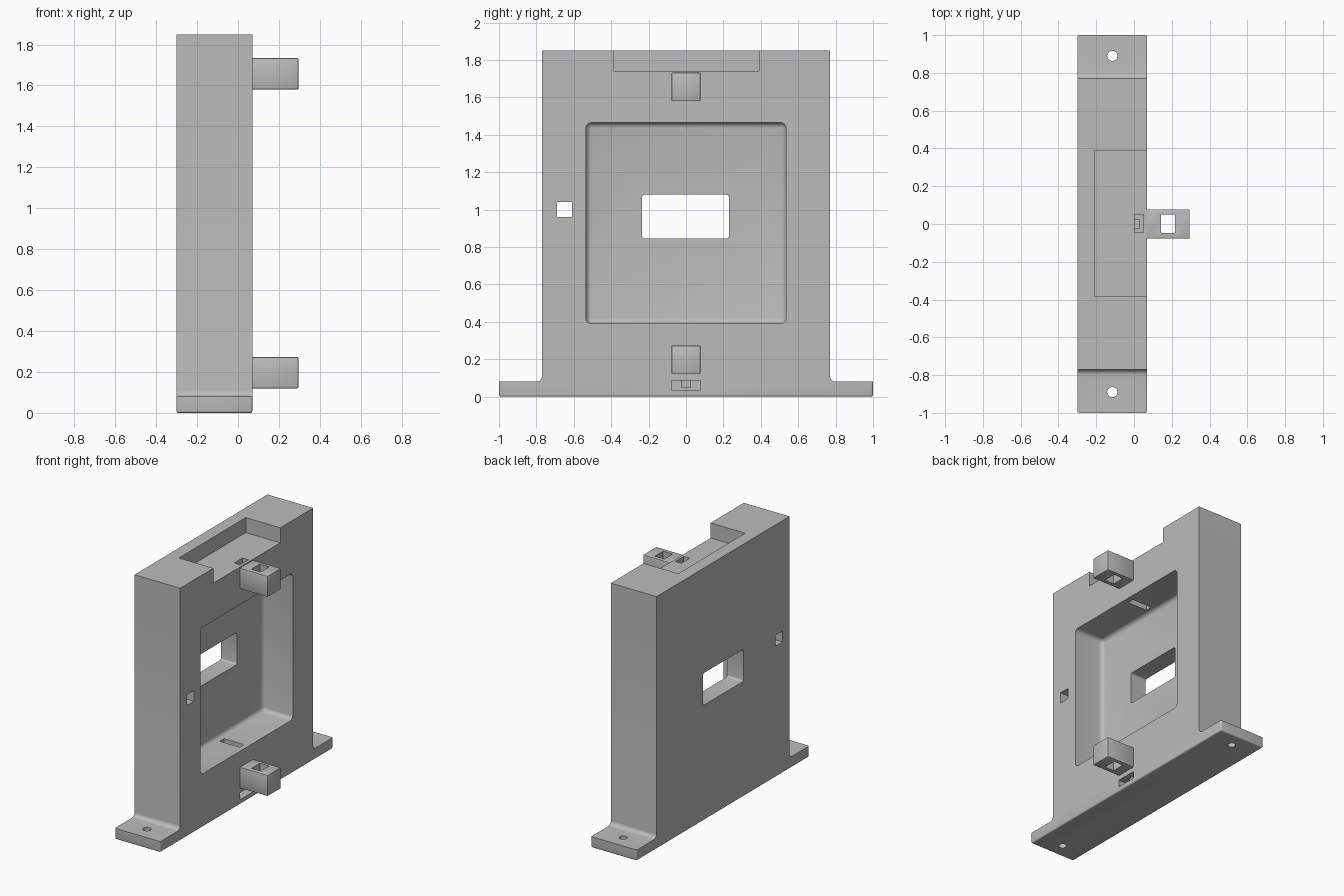
import bpy, bmesh, math
from mathutils import Vector, Matrix

cube = bpy.data.objects.get("Cube")
if cube:
    bpy.data.objects.remove(cube, do_unlink=True)

GREY = (0.5, 0.5, 0.5, 1.0)
mat = bpy.data.materials.new("matte grey")
mat.use_nodes = True
mat.diffuse_color = GREY
bsdf = next(n for n in mat.node_tree.nodes if n.type == 'BSDF_PRINCIPLED')
bsdf.inputs["Base Color"].default_value = GREY


def finish(name, bm):
    bmesh.ops.recalc_face_normals(bm, faces=bm.faces)
    mesh = bpy.data.meshes.new(name)
    bm.to_mesh(mesh)
    bm.free()
    mesh.materials.append(mat)
    obj = bpy.data.objects.new(name, mesh)
    bpy.context.collection.objects.link(obj)
    return obj


def box(name, x, y, z, bevel=0, segments=4):
    """Box between three (low, high) ranges, optionally rounded."""
    bm = bmesh.new()
    bmesh.ops.create_cube(bm, size=1)
    for v in bm.verts:
        v.co = [sum(r) / 2 + c * (r[1] - r[0]) for r, c in zip((x, y, z), v.co)]
    if bevel:
        bmesh.ops.bevel(bm, geom=bm.edges[:], offset=bevel, segments=segments,
                        profile=0.5, affect='EDGES')
    return finish(name, bm)


def cylinder(name, x, y, radius, height):
    bm = bmesh.new()
    bmesh.ops.create_cone(bm, cap_ends=True, segments=32, radius1=radius,
                          radius2=radius, depth=height,
                          matrix=Matrix.Translation((x, y, 0)))
    return finish(name, bm)


def cut(obj, cutter):
    mod = obj.modifiers.new("cut", 'BOOLEAN')
    mod.operation = 'DIFFERENCE'
    mod.solver = 'EXACT'
    mod.object = cutter
    bpy.context.view_layer.objects.active = obj
    bpy.ops.object.modifier_apply(modifier=mod.name)
    bpy.data.objects.remove(cutter, do_unlink=True)


def smooth(obj):
    bpy.ops.object.select_all(action='DESELECT')
    obj.select_set(True)
    bpy.context.view_layer.objects.active = obj
    bpy.ops.object.shade_smooth_by_angle(angle=math.radians(30))


# Upright frame with feet: side profile extruded through its thickness
BACK, FACE, HALF, TOP, FOOT, R = -0.3, 0.07, 0.77, 1.85, 0.08, 0.03
half = [(1, 0), (1, FOOT)]
for i in range(7):
    a = math.radians(270 - 15 * i)
    half.append((HALF + R + R * math.cos(a), FOOT + R + R * math.sin(a)))
half.append((HALF, TOP))
outline = half + [(-y, z) for y, z in reversed(half)]
bm = bmesh.new()
profile = bm.faces.new([bm.verts.new((BACK, y, z)) for y, z in outline])
grown = bmesh.ops.extrude_face_region(bm, geom=[profile], use_keep_orig=True)
moved = [g for g in grown["geom"] if isinstance(g, bmesh.types.BMVert)]
bmesh.ops.translate(bm, verts=moved, vec=Vector((FACE - BACK, 0, 0)))
rounded = [e for e in bm.edges if all(v.co.z < 0.001 for v in e.verts)
           or all(abs(v.co.y) > 0.99 and v.co.z <= FOOT for v in e.verts)
           and e.verts[0].co.x == e.verts[1].co.x]
bmesh.ops.bevel(bm, geom=rounded, offset=0.01, segments=4, profile=0.5,
                affect='EDGES')
frame = finish("frame", bm)

# Large recess and the window through its floor
cut(frame, box("recess_cutter", (-0.17, 0.3), (-0.535, 0.535), (0.39, 1.465), 0.03))
cut(frame, box("window_cutter", (-0.5, -0.1), (-0.235, 0.23), (0.845, 1.08), 0.015))
# Top pocket and square side hole
cut(frame, box("pocket_cutter", (-0.21, 0.3), (-0.385, 0.39), (1.74, 2.0)))
cut(frame, box("side_hole_cutter", (-0.5, 0.3), (-0.69, -0.61), (0.96, 1.04)))
# Cable passages above and below the recess
cut(frame, box("upper_slot_cutter", (-0.13, 0.03), (-0.025, 0.025), (1.4, 1.62)))
cut(frame, box("upper_port_cutter", (0.002, 0.05), (-0.045, 0.05), (1.61, 1.8)))
cut(frame, box("lower_slot_cutter", (-0.13, 0.03), (-0.025, 0.025), (0.05, 0.45)))
cut(frame, box("lower_port_cutter", (-0.02, 0.2), (-0.077, 0.077), (0.034, 0.085)))
# Screw holes in the feet
for side in (-1, 1):
    cut(frame, cylinder("screw_cutter", -0.115, 0.89 * side, 0.027, 0.5))
smooth(frame)

# Lugs on the face, each with a square hole
for name, low in (("lower_lug", 0.12), ("upper_lug", 1.58)):
    lug = box(name, (FACE - 0.006, 0.295), (-0.077, 0.077), (low, low + 0.153),
              0.005, 2)
    cut(lug, box("lug_cutter", (0.142, 0.218), (-0.047, 0.05),
                 (low - 0.1, low + 0.3)))
    smooth(lug)
